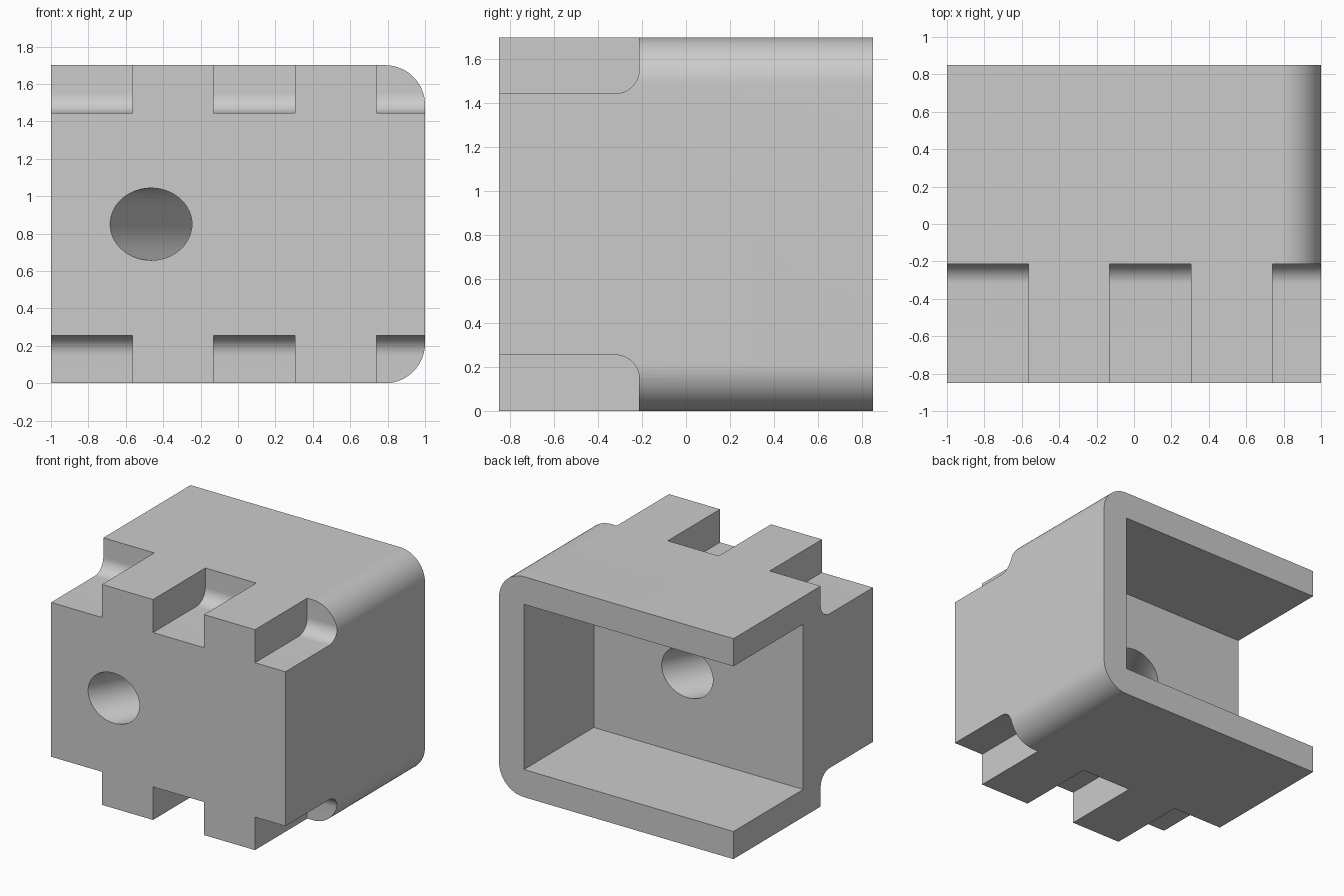
import bpy, bmesh
from math import sin, cos, pi, atan2, hypot
from mathutils import Matrix

default = bpy.data.objects.get("Cube")
if default:
    bpy.data.objects.remove(default, do_unlink=True)

HEIGHT, HALF_DEPTH, WALL = 1.70, 0.85, 0.213

grey = bpy.data.materials.new("light_grey")
grey.use_nodes = True
colour = (0.6, 0.6, 0.6, 1)
grey.diffuse_color = colour
grey.node_tree.nodes["Principled BSDF"].inputs["Base Color"].default_value = colour


def arc(cx, cz, r, start, end, steps=16):
    """Points on a circular arc, angles in quarter turns."""
    angles = [(start + (end - start) * i / steps) * pi / 2 for i in range(steps + 1)]
    return [(cx + r * cos(a), cz + r * sin(a)) for a in angles]


def make_object(name, bm):
    bmesh.ops.recalc_face_normals(bm, faces=bm.faces[:])
    mesh = bpy.data.meshes.new(name)
    bm.to_mesh(mesh)
    bm.free()
    mesh.materials.append(grey)
    obj = bpy.data.objects.new(name, mesh)
    bpy.context.collection.objects.link(obj)
    return obj


def prism(name, profile, place, start, end):
    """Extrude a profile; place(p, q, t) maps it into space."""
    bm = bmesh.new()
    ends = [[bm.verts.new(place(p, q, t)) for p, q in profile] for t in (start, end)]
    bm.faces.new(ends[0])
    bm.faces.new(ends[1])
    n = len(profile)
    for i in range(n):
        j = (i + 1) % n
        bm.faces.new((ends[0][i], ends[0][j], ends[1][j], ends[1][i]))
    return make_object(name, bm)


def along_y(p, q, t):
    return (p, t, q)


def along_x(p, q, t):
    return (t, p, q)


def cut(target, cutter):
    cutter.hide_render = True
    mod = target.modifiers.new("cut", "BOOLEAN")
    mod.operation = "DIFFERENCE"
    mod.solver = "EXACT"
    mod.object = cutter
    bpy.context.view_layer.objects.active = target
    bpy.ops.object.modifier_apply(modifier=mod.name)
    bpy.data.objects.remove(cutter, do_unlink=True)


# Block with two rounded long edges
r = WALL
outline = [(-1, HEIGHT), (-1, 0)]
outline += arc(1 - r, r, r, -1, 0) + arc(1 - r, HEIGHT - r, r, 0, 1)
body = prism("bracket_body", outline, along_y, -HALF_DEPTH, HALF_DEPTH)

# Cavity open to the back and to one side
inner = [(-1.2, WALL), (1 - WALL, WALL), (1 - WALL, HEIGHT - WALL), (-1.2, HEIGHT - WALL)]
cut(body, prism("cavity_cutter", inner, along_y, 0, 1.1))

# Notches with a filleted inner corner, along the top and bottom front edges
floor, back, fillet = 1.445, -0.213, 0.107
notch = [(back, 1.9), (-1.05, 1.9), (-1.05, floor)]
notch += arc(back - fillet, floor + fillet, fillet, -1, 0)
lower_notch = [(y, HEIGHT - z) for y, z in notch]
for x0, x1 in ((-1.2, -0.565), (-0.13, 0.305), (0.74, 1.2)):
    for profile in (notch, lower_notch):
        cut(body, prism("notch_cutter", profile, along_x, x0, x1))

# Slanted round hole through the front wall into the cavity
x_in, x_out = -0.465, -0.011
run = x_out - x_in
bm = bmesh.new()
bmesh.ops.create_cone(bm, cap_ends=True, segments=64, radius1=0.193, radius2=0.193,
                      depth=hypot(run, HALF_DEPTH) + 0.5)
turn = Matrix.Rotation(-atan2(run, HALF_DEPTH), 4, "Z") @ Matrix.Rotation(pi / 2, 4, "X")
centre = Matrix.Translation(((x_in + x_out) / 2, -HALF_DEPTH / 2, HEIGHT / 2))
bmesh.ops.transform(bm, matrix=centre @ turn, verts=bm.verts[:])
cut(body, make_object("hole_cutter", bm))

# Smooth curves, sharp edges
bpy.ops.object.select_all(action="DESELECT")
body.select_set(True)
bpy.context.view_layer.objects.active = body
bpy.ops.object.shade_smooth_by_angle()
